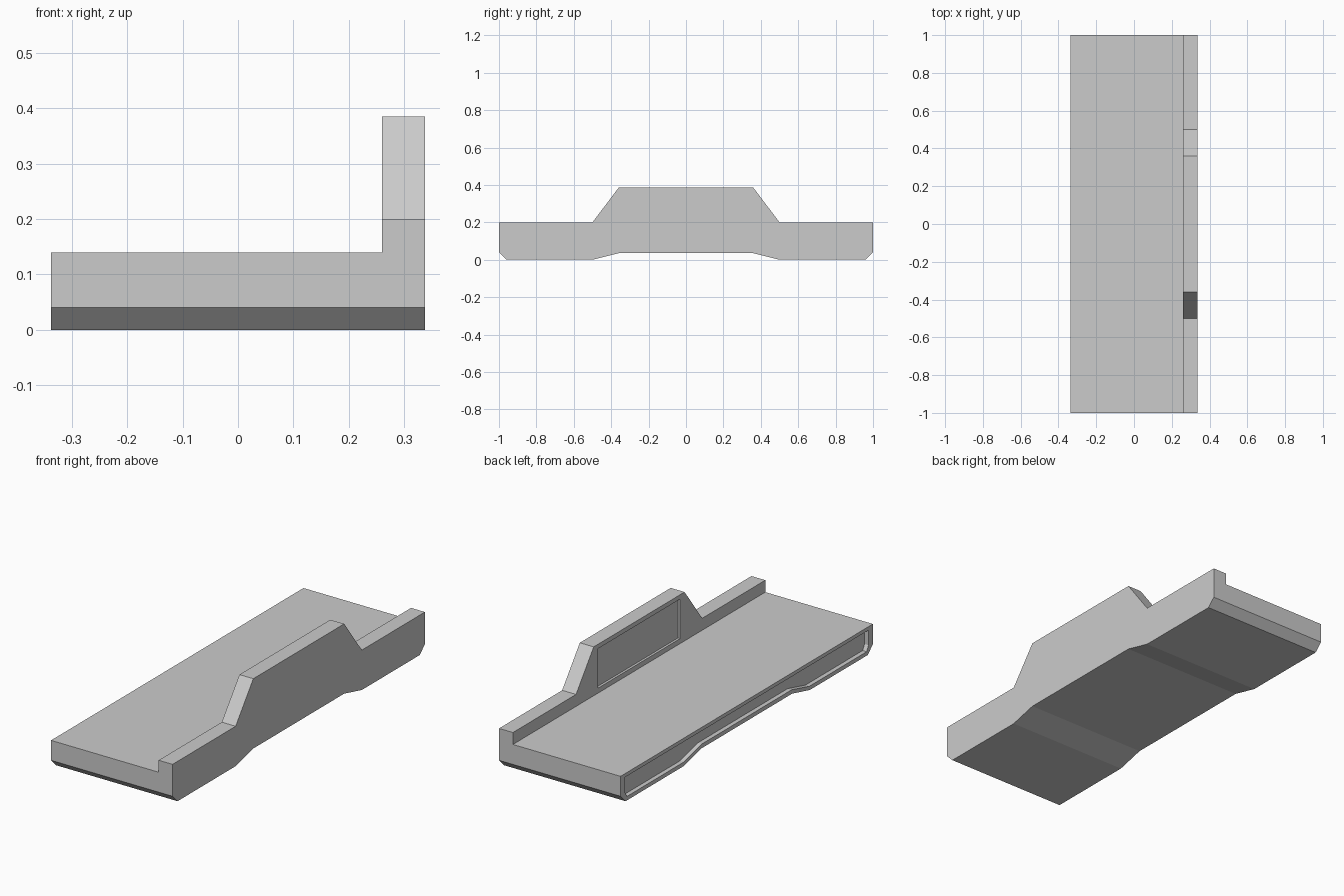
import bpy, bmesh

if "Cube" in bpy.data.objects:
    bpy.data.objects.remove(bpy.data.objects["Cube"])


def prism(name, half_profile, x0, x1):
    """Mirror a half (y, z) profile across y = 0 and extrude it along x."""
    pts = half_profile + [(-y, z) for y, z in reversed(half_profile)]
    bm = bmesh.new()
    face = bm.faces.new([bm.verts.new((x0, y, z)) for y, z in pts])
    ext = bmesh.ops.extrude_face_region(bm, geom=[face])
    for v in ext["geom"]:
        if isinstance(v, bmesh.types.BMVert):
            v.co.x = x1
    bmesh.ops.recalc_face_normals(bm, faces=bm.faces)
    mesh = bpy.data.meshes.new(name)
    bm.to_mesh(mesh)
    bm.free()
    obj = bpy.data.objects.new(name, mesh)
    bpy.context.collection.objects.link(obj)
    return obj


def cut(target, cutter):
    """Subtract the cutter and keep it hidden as a helper."""
    mod = target.modifiers.new(cutter.name, 'BOOLEAN')
    mod.operation = 'DIFFERENCE'
    mod.solver = 'EXACT'
    mod.object = cutter
    cutter.hide_render = True
    cutter.display_type = 'WIRE'
    bpy.context.view_layer.objects.active = target
    bpy.ops.object.modifier_apply(modifier=mod.name)
    cutter.hide_set(True)


X = 0.337        # half width
WALL_X = 0.26    # inner face of the raised side wall

# Full silhouette of the walkway, seen from the side
walkway = prism("walkway", [(0.36, 0.035), (0.5, 0), (0.96, 0), (1, 0.04),
                            (1, 0.2), (0.5, 0.2), (0.36, 0.385)], -X, X)

# Clear the space above the deck, leaving the side wall
cut(walkway, prism("deck_cutter", [(1.2, 0.14), (1.2, 0.6)], -0.6, WALL_X))

# Shallow rectangular panel on the inside of the wall
cut(walkway, prism("wall_panel_cutter", [(0.325, 0.165), (0.325, 0.363)],
                   WALL_X - 0.05, WALL_X + 0.012))

# Long groove in the open edge, following the outline
cut(walkway, prism("edge_groove_cutter", [(0.355, 0.056), (0.497, 0.02), (0.95, 0.02),
                                          (0.965, 0.047), (0.965, 0.122)],
                   -X - 0.05, -X + 0.022))
